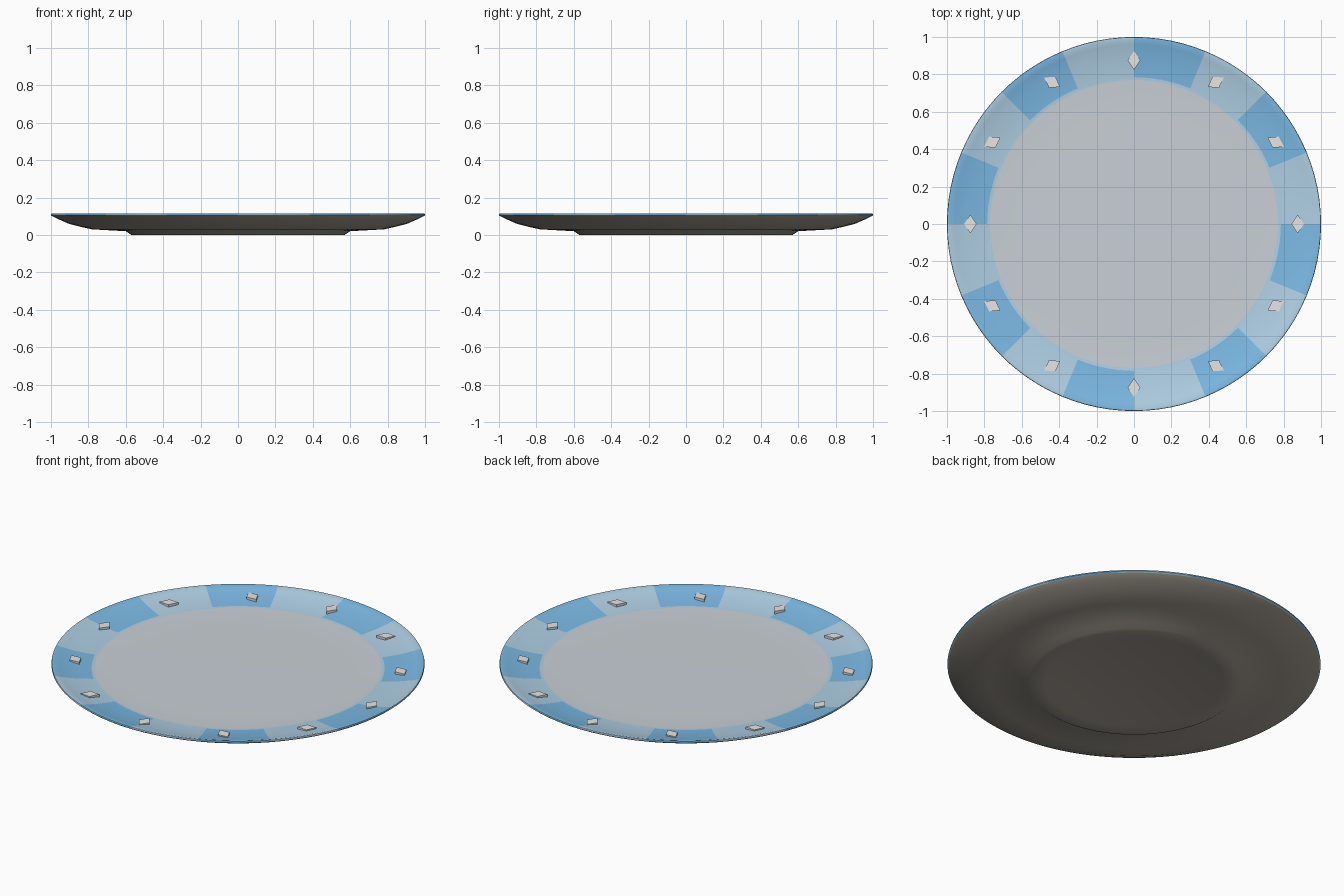
import bpy, bmesh, math
from mathutils import Matrix, Vector

cube = bpy.data.objects.get("Cube")
if cube:
    bpy.data.objects.remove(cube)


def make_material(name, r, g, b):
    mat = bpy.data.materials.new(name)
    mat.use_nodes = True
    mat.diffuse_color = (r, g, b, 1)
    mat.node_tree.nodes["Principled BSDF"].inputs["Base Color"].default_value = (r, g, b, 1)
    return mat


underside = make_material("taupe underside", 0.38, 0.35, 0.30)
centre = make_material("pale grey centre", 0.58, 0.63, 0.67)
light_blue = make_material("light blue glaze", 0.43, 0.63, 0.78)
mid_blue = make_material("sky blue glaze", 0.20, 0.49, 0.78)
white = make_material("white ornament", 0.90, 0.89, 0.87)

SECTORS = 16
SEGMENTS = SECTORS * 6


def add_object(name, bm, materials):
    mesh = bpy.data.meshes.new(name)
    bmesh.ops.recalc_face_normals(bm, faces=bm.faces)
    bm.to_mesh(mesh)
    bm.free()
    obj = bpy.data.objects.new(name, mesh)
    bpy.context.collection.objects.link(obj)
    for mat in materials:
        mesh.materials.append(mat)
    return obj


# Plate cross-section, from the middle of the underside round to the middle of the top
profile = [
    (0, 0.008), (0.45, 0.008), (0.48, 0), (0.57, 0), (0.6, 0.02),
    (0.78, 0.03), (0.84, 0.043), (0.9, 0.058), (0.96, 0.084), (0.993, 0.1),
    (1, 0.106), (0.998, 0.114), (0.988, 0.115), (0.96, 0.107), (0.9, 0.095),
    (0.83, 0.086), (0.785, 0.082), (0.77, 0.081), (0.6, 0.08), (0, 0.08),
]
RIM_START, RIM_END = 9, 16

bm = bmesh.new()
verts = [bm.verts.new((r, 0, z)) for r, z in profile]
edges = [bm.edges.new(pair) for pair in zip(verts, verts[1:])]
bmesh.ops.spin(bm, geom=verts + edges, axis=(0, 0, 1), cent=(0, 0, 0),
               angle=math.tau, steps=SEGMENTS)
bmesh.ops.remove_doubles(bm, verts=bm.verts, dist=0.0005)

# Colour by side, radius and sector
for face in bm.faces:
    ring = [(v.co.xy.length, v.co.z) for v in face.verts]
    radius = sum(r for r, z in ring) / len(ring)
    height = sum(z for r, z in ring) / len(ring)
    mid = face.calc_center_median()
    sector = int((math.atan2(mid.y, mid.x) % math.tau) / math.tau * SECTORS)
    on_top = radius > 0.992 and height > 0.1 or radius <= 0.992 and height > 0.095 \
        or radius < 0.92 and height > 0.07
    if not on_top:
        face.material_index = 0
    elif radius < 0.77:
        face.material_index = 1
    elif sector % 2 and radius > 0.785:
        face.material_index = 3
    else:
        face.material_index = 2

plate = add_object("plate", bm, [underside, centre, light_blue, mid_blue])
bpy.ops.object.select_all(action="DESELECT")
plate.select_set(True)
bpy.context.view_layer.objects.active = plate
bpy.ops.object.shade_smooth_by_angle(angle=math.radians(35))

# Twelve small diamond ornaments round the rim, each turned twice its position angle
for i in range(12):
    angle = math.tau * i / 12
    bm = bmesh.new()
    outline = [Vector(p) for p in ((0.034, 0, 0), (0, 0.05, 0), (-0.034, 0, 0), (0, -0.05, 0))]
    base = bm.faces.new([bm.verts.new(p) for p in outline])
    top = bmesh.ops.extrude_face_region(bm, geom=[base])
    bmesh.ops.translate(bm, vec=(0, 0, 0.02),
                        verts=[v for v in top["geom"] if isinstance(v, bmesh.types.BMVert)])
    bm.transform(Matrix.Rotation(2 * angle, 4, "Z"))
    bm.transform(Matrix.Translation((0.875 * math.cos(angle), 0.875 * math.sin(angle), 0.082)))
    add_object(f"diamond_ornament_{i + 1}", bm, [white])
